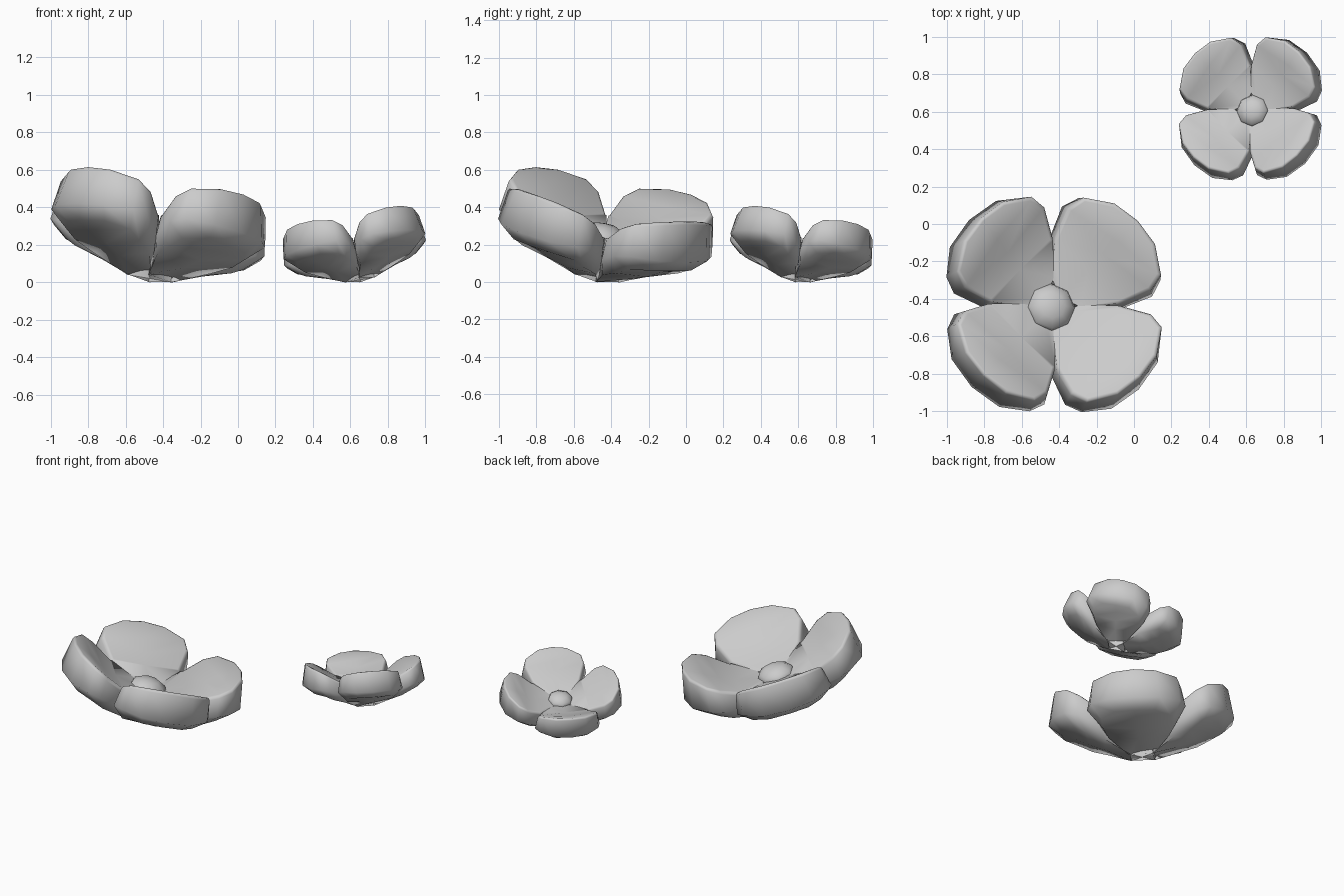
import bpy, bmesh
from math import pi, radians
from mathutils import Matrix, Vector

if "Cube" in bpy.data.objects:
    bpy.data.objects.remove(bpy.data.objects["Cube"])

grey = bpy.data.materials.new("light_grey")
grey.use_nodes = True
grey.diffuse_color = (0.6, 0.6, 0.6, 1)
grey.node_tree.nodes["Principled BSDF"].inputs["Base Color"].default_value = (0.6, 0.6, 0.6, 1)

# Petal stations from root to tip, along +x:
# underside centre, underside edge, widest edge, top rim, inner centre
STATIONS = [
    ((0, 0, 0), (.08, .09, 0), (.1, .11, .1), (.1, .11, .24), (.06, 0, .22)),
    ((.25, 0, .06), (.24, .21, .08), (.27, .27, .17), (.26, .25, .29), (.26, 0, .28)),
    ((.36, 0, .1), (.36, .24, .12), (.42, .34, .23), (.4, .31, .38), (.37, 0, .33)),
    ((.46, 0, .15), (.44, .24, .16), (.51, .31, .25), (.49, .29, .43), (.46, 0, .39)),
    ((.55, 0, .18), (.54, .14, .18), (.61, .18, .25), (.58, .15, .46), (.6, 0, .47)),
]
TIP = (.64, 0, .25)


def petal_bmesh():
    bm = bmesh.new()
    rings = []
    for half in STATIONS:
        mirrored = [(x, -y, z) for x, y, z in half[-2:0:-1]]
        rings.append([bm.verts.new(p) for p in list(half) + mirrored])
    for a, b in zip(rings, rings[1:]):
        for i in range(len(a)):
            j = (i + 1) % len(a)
            bm.faces.new((a[i], a[j], b[j], b[i]))
    bm.faces.new(rings[0])
    # outer band closes the tip around a middle point
    tip = bm.verts.new(TIP)
    under, u1, w1, r1, top, r2, w2, u2 = rings[-1]
    for quad in ((under, u1, w1, tip), (tip, w1, r1, top),
                 (tip, top, r2, w2), (under, tip, w2, u2)):
        bm.faces.new(quad)
    # soften the top rim
    bmesh.ops.recalc_face_normals(bm, faces=bm.faces[:])
    rim = [e for e in bm.edges if e.calc_face_angle() > radians(50)
           and min(v.co.z for v in e.verts) > .27]
    bmesh.ops.bevel(bm, geom=rim, offset=.02, segments=2, profile=.5,
                    affect='EDGES', clamp_overlap=True)
    return bm


def button_bmesh():
    bm = bmesh.new()
    bmesh.ops.create_uvsphere(bm, u_segments=8, v_segments=6, radius=.135,
                              matrix=Matrix.Translation((-.012, -.012, .22)) @ Matrix.Diagonal((1, 1, .58, 1)))
    return bm


def add_part(name, bm, matrix):
    bm.transform(matrix)
    bmesh.ops.recalc_face_normals(bm, faces=bm.faces[:])
    mesh = bpy.data.meshes.new(name)
    bm.to_mesh(mesh)
    bm.free()
    mesh.materials.append(grey)
    obj = bpy.data.objects.new(name, mesh)
    bpy.context.collection.objects.link(obj)
    bpy.ops.object.select_all(action='DESELECT')
    obj.select_set(True)
    bpy.context.view_layer.objects.active = obj
    bpy.ops.object.shade_smooth_by_angle(angle=radians(65))


# The cup leans so that one petal stands highest
lean = Vector((0, 0, 1)).rotation_difference(Vector((.18, .18, 1))).to_matrix().to_4x4()


def add_flower(name, location, size, turn):
    base = (Matrix.Translation(location) @ Matrix.Rotation(turn, 4, 'Z')
            @ lean @ Matrix.Scale(size, 4))
    for i in range(4):
        spin = Matrix.Rotation(pi / 4 + i * pi / 2, 4, 'Z')
        add_part(f"{name}_petal_{i + 1}", petal_bmesh(), base @ spin)
    add_part(f"{name}_button", button_bmesh(), base)


add_flower("large_flower", (-.472, -.475, .02), 1, 0)
add_flower("small_flower", (.652, .585, .013), .664, pi / 2)
